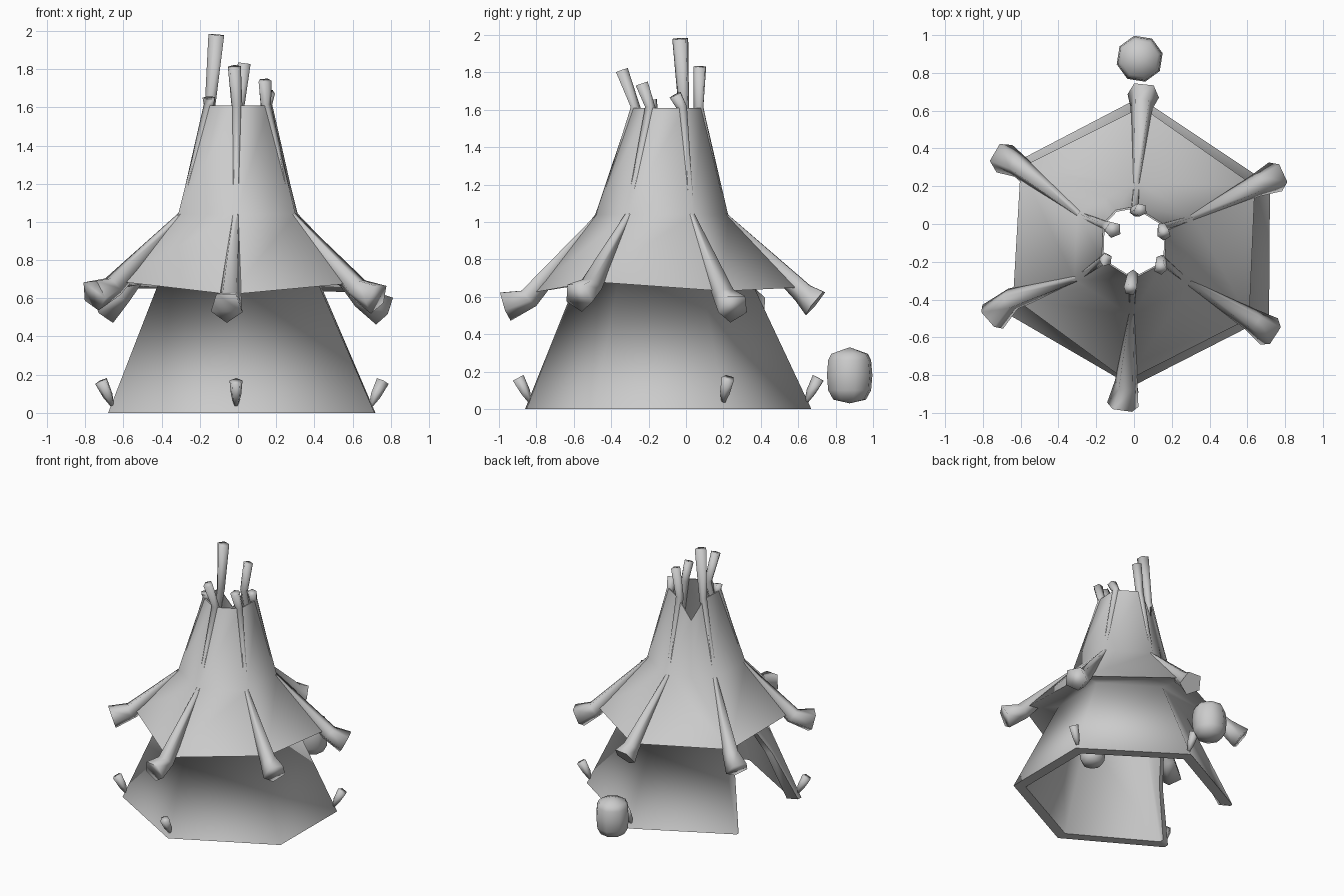
import bpy, bmesh, math
from mathutils import Vector

cube = bpy.data.objects.get("Cube")
if cube:
    bpy.data.objects.remove(cube)

grey = bpy.data.materials.new("plain_grey")
grey.use_nodes = True
grey.diffuse_color = (0.6, 0.6, 0.6, 1)
grey.node_tree.nodes["Principled BSDF"].inputs["Base Color"].default_value = (0.6, 0.6, 0.6, 1)


def make_object(name, bm, angle):
    mesh = bpy.data.meshes.new(name)
    bm.to_mesh(mesh)
    bm.free()
    mesh.materials.append(grey)
    obj = bpy.data.objects.new(name, mesh)
    bpy.context.collection.objects.link(obj)
    bpy.ops.object.select_all(action='DESELECT')
    obj.select_set(True)
    bpy.context.view_layer.objects.active = obj
    bpy.ops.object.shade_smooth_by_angle(angle=math.radians(angle), keep_sharp_edges=True)


def face(bm, points, smooth=True):
    bm.faces.new([bm.verts.new(p) for p in points]).smooth = smooth


def weld(bm):
    bmesh.ops.remove_doubles(bm, verts=bm.verts, dist=0.0005)
    bmesh.ops.recalc_face_normals(bm, faces=bm.faces)


def tube(name, path, radii, sides=5):
    """Capped tube through the path, one radius per point."""
    bm = bmesh.new()
    rings = []
    path = [Vector(p) for p in path]
    for i, p in enumerate(path):
        axis = (path[min(i + 1, len(path) - 1)] - path[max(i - 1, 0)]).normalized()
        side = axis.cross(Vector((-p.y - 0.1, p.x, 0))).normalized()
        other = axis.cross(side)
        turns = [math.tau * k / sides for k in range(sides)]
        rings.append([bm.verts.new(p + radii[i] * (math.cos(a) * side + math.sin(a) * other))
                      for a in turns])
    for low, high in zip(rings, rings[1:]):
        for k in range(sides):
            n = (k + 1) % sides
            bm.faces.new((low[k], low[n], high[n], high[k]))
    bm.faces.new(rings[0])
    bm.faces.new(rings[-1])
    weld(bm)
    make_object(name, bm, 100)


# Six corners, counterclockwise from the front: eave, pole foot, pole tip, base
eave = [(-.04, -.83, .62), (.61, -.50, .68), (.64, .20, .63),
        (.04, .62, .65), (-.60, .30, .65), (-.64, -.39, .69)]
foot = [(-.06, -.965, .555), (.725, -.575, .60), (.76, .255, .54),
        (.05, .695, .57), (-.70, .355, .54), (-.755, -.495, .62)]
tip = [(-.02, -.345, 1.81), (.14, -.235, 1.74), (.16, -.055, 1.68),
       (.035, .075, 1.83), (-.11, -.03, 1.98), (-.15, -.19, 1.65)]
base = [(-.01, -.86, 0), (.715, -.49, 0), (.72, .21, 0),
        (.03, .67, 0), (-.66, .31, 0), (-.68, -.47, 0)]
base = [Vector(p) for p in base]
eave = [Vector(p) for p in eave]


def hex_ring(radius, y, z):
    angles = [math.radians(-92 + 60 * i) for i in range(6)]
    return [Vector((radius * math.cos(a), y + radius * math.sin(a), z)) for a in angles]


def shrink(ring, amount):
    return [p.lerp(Vector((0, -.11, p.z)), amount) for p in ring]


waist = hex_ring(.355, -.13, 1.04)
crown = hex_ring(.193, -.10, 1.61)
neck = [b.lerp(t, .71) for b, t in zip(base, hex_ring(.33, -.13, 1.0))]
outside = (base, neck, waist, crown)
inside = [shrink(ring, a) for ring, a in zip(outside, (.11, .06, .05, .05))]

# Doorway outline on the left-hand panel, as fractions across and up the wall
corner = [(0, 0), (0, 1), (0, 1), (1, 1), (1, 1), (1, 0)]
door = [(.03, 0), (.13, .52), (.3, .77), (.72, .77), (.86, .52), (.95, 0)]


def wall_point(layer, i, t, h):
    low, high = layer[0], layer[1]
    n = (i + 1) % 6
    return low[i].lerp(low[n], t).lerp(high[i].lerp(high[n], t), h)


def notch_points(layer):
    """Middle of the waist edge and bottom of the notch on the back left panel."""
    centre = (layer[2][3] + layer[2][4]) / 2
    return centre, centre.lerp((layer[3][3] + layer[3][4]) / 2, .72)


# Tent cover: outer skin folds out to the eave, inner skin runs straight up
bm = bmesh.new()
for layer in (outside, inside):
    low, mid, belt, top = layer
    for i in range(6):
        n = (i + 1) % 6
        if i == 4:
            for k in range(5):
                outline = dict.fromkeys((corner[k], corner[k + 1], door[k + 1], door[k]))
                face(bm, [wall_point(layer, i, *p) for p in outline])
        else:
            face(bm, (low[i], low[n], mid[n], mid[i]))
        skirt = mid
        if layer is outside:
            face(bm, (mid[i], mid[n], eave[n], eave[i]))
            skirt = eave
        if i == 3:
            centre, notch = notch_points(layer)
            face(bm, (skirt[i], skirt[n], belt[n], centre, belt[i]))
            face(bm, (belt[i], centre, notch, top[i]))
            face(bm, (centre, belt[n], top[n], notch))
        else:
            face(bm, (skirt[i], skirt[n], belt[n], belt[i]))
            face(bm, (belt[i], belt[n], top[n], top[i]))

# Rims joining both skins at the base, the doorway and the crown
rims = []
for layer in (outside, inside):
    points = []
    for i in range(6):
        n = (i + 1) % 6
        if i == 4:
            path = [wall_point(layer, i, *p) for p in [(0, 0)] + door + [(1, 0)]]
            points += zip(path, path[1:])
        else:
            points.append((layer[0][i], layer[0][n]))
        path = [layer[3][i], layer[3][n]]
        if i == 3:
            path.insert(1, notch_points(layer)[1])
        points += zip(path, path[1:])
    rims.append(points)
for (a, b), (c, d) in zip(*rims):
    face(bm, (a, b, d, c), False)
weld(bm)
for e in bm.edges:
    on_eave = all(min((v.co - p).length for p in eave) < .01 for v in e.verts)
    on_rim = len({f.smooth for f in e.link_faces}) > 1
    if on_eave or on_rim:
        e.smooth = False
make_object("tent_cover", bm, 180)

# Bent poles half sunk along the roof corners
pole_waist = shrink(waist, .08)
pole_crown = shrink(crown, .12)
for i in range(6):
    start = Vector(foot[i])
    near = start.lerp(eave[i] - Vector((0, 0, .02)), .9)
    end_radius = .045 if i == 4 else .036
    tube("pole_%d" % (i + 1),
         [start, near, pole_waist[i], pole_crown[i], Vector(tip[i])],
         [.088, .062, .022, .03, end_radius])

# Tent pegs, narrow end down
for i in (0, 2, 3, 5):
    out = Vector((base[i].x, base[i].y + .1, 0)).normalized()
    tube("peg_%d" % (i + 1),
         [base[i] + out * d + Vector((0, 0, z))
          for d, z in ((-.025, .04), (0, .09), (.04, .165))],
         [.012, .028, .036])


# Barrels: a bulging eight-sided body
def barrel(name, x, y, size):
    profile = [(.03, 0), (.05, .09), (.1, .118), (.18, .125), (.26, .118), (.295, .1), (.33, 0)]
    bm = bmesh.new()
    for (z0, r0), (z1, r1) in zip(profile, profile[1:]):
        for k in range(8):
            a, b = [math.tau * (k + s + .3) / 8 for s in (0, 1)]
            pts = [(r0, a, z0), (r0, b, z0), (r1, b, z1), (r1, a, z1)]
            pts = [(x + size * r * math.cos(t), y + size * r * math.sin(t), size * z)
                   for r, t, z in pts]
            if r0 == 0:
                pts.pop(0)
            elif r1 == 0:
                pts.pop()
            face(bm, pts)
    weld(bm)
    make_object(name, bm, 60)


barrel("barrel", .03, .875, 1)
barrel("small_pot", .44, .06, .75)
